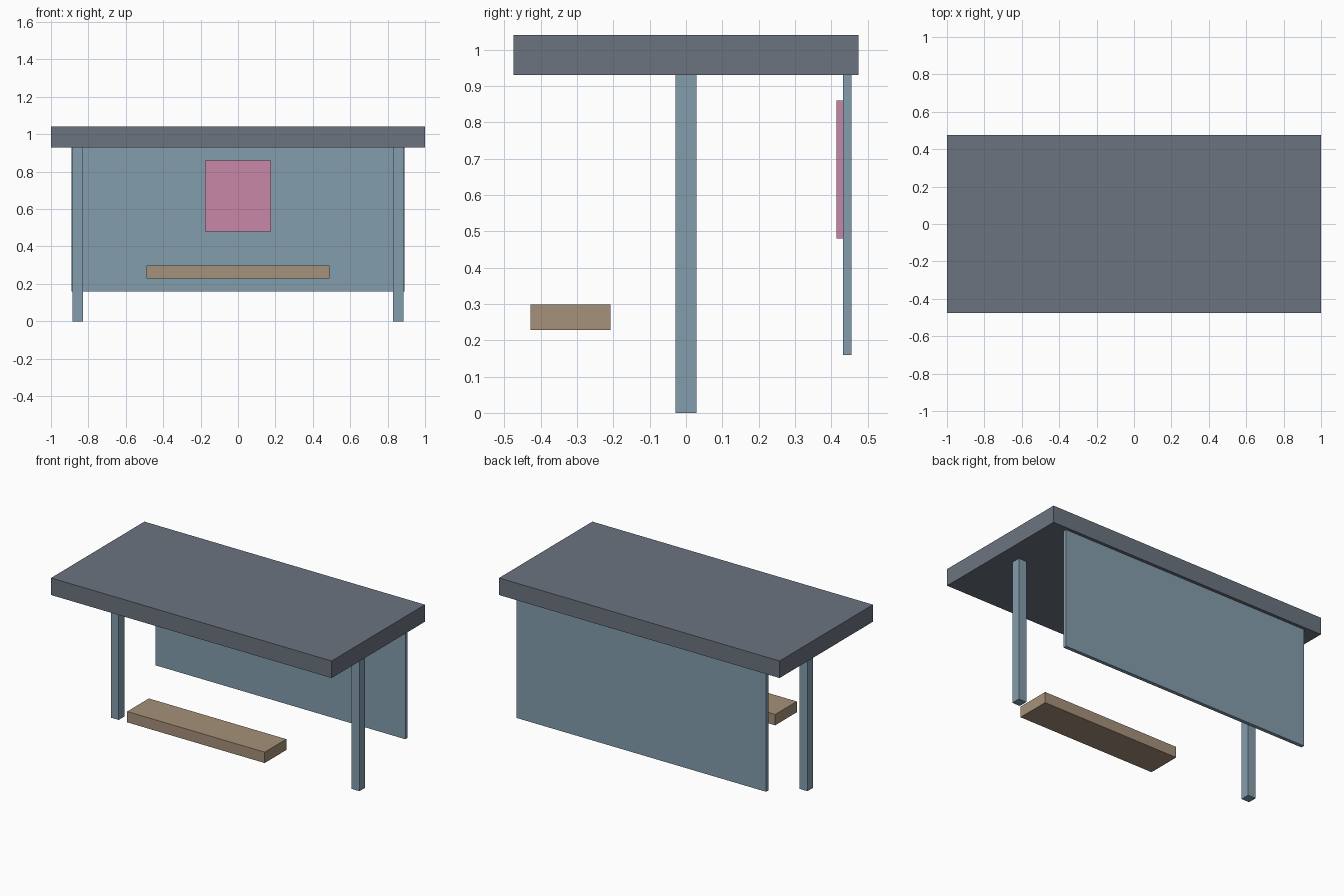
import bpy

if "Cube" in bpy.data.objects:
    bpy.data.objects.remove(bpy.data.objects["Cube"])


def material(name, rgb):
    """Flat colour given as 0-255 screen values, stored as linear."""
    lin = [((c / 255 + 0.055) / 1.055) ** 2.4 for c in rgb]
    m = bpy.data.materials.new(name)
    m.diffuse_color = (*lin, 1)
    m.use_nodes = True
    m.node_tree.nodes["Principled BSDF"].inputs["Base Color"].default_value = m.diffuse_color
    return m


def box(name, x, y, z, mat):
    """Axis-aligned box from (min, max) pairs."""
    bpy.ops.mesh.primitive_cube_add(size=1)
    ob = bpy.context.object
    ob.name = name
    ob.location = [(a + b) / 2 for a, b in (x, y, z)]
    ob.scale = [b - a for a, b in (x, y, z)]
    bpy.ops.object.transform_apply(location=True, rotation=False, scale=True)
    ob.data.materials.append(mat)
    return ob


slate = material("slate_grey", (108, 116, 128))
steel = material("blue_grey", (132, 158, 173))
wood = material("tan_wood", (165, 145, 122))
pink = material("poster_pink", (201, 135, 166))

# Flat roof slab
box("roof", (-1, 1), (-0.475, 0.475), (0.93, 1.04), slate)

# Two posts under the roof
for side, label in ((-1, "left"), (1, "right")):
    xs = sorted((side * 0.83, side * 0.886))
    box(f"{label}_post", xs, (-0.029, 0.029), (0, 0.93), steel)

# Rear wall panel with a poster on its inner face
box("back_panel", (-0.89, 0.89), (0.432, 0.455), (0.16, 0.93), steel)
box("poster", (-0.176, 0.176), (0.415, 0.432), (0.48, 0.86), pink)

# Bench plank near the front
box("bench", (-0.49, 0.49), (-0.428, -0.208), (0.228, 0.298), wood)
